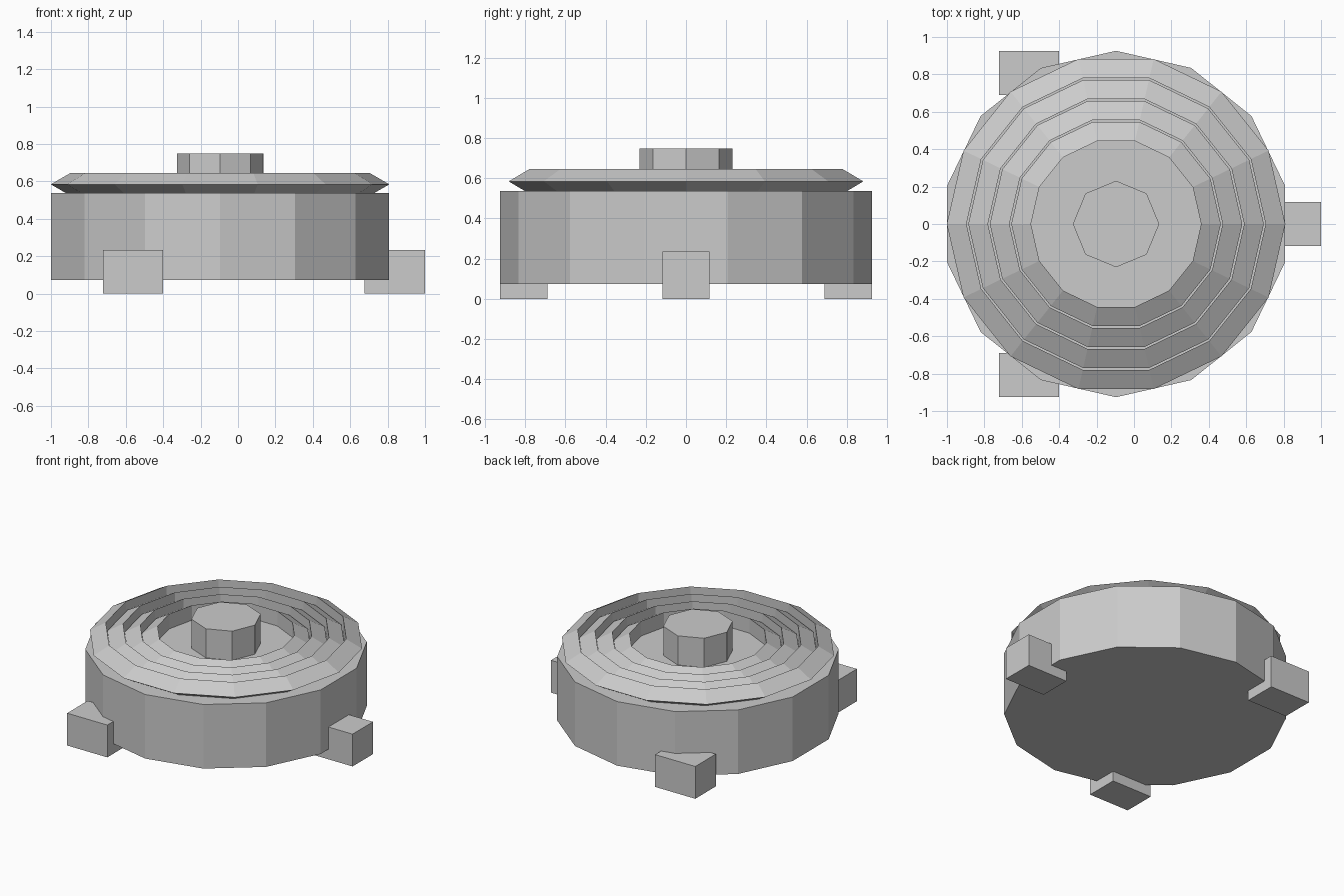
import bpy

if "Cube" in bpy.data.objects:
    bpy.data.objects.remove(bpy.data.objects["Cube"])

CX = -0.096  # axis of the round parts


def cylinder(name, sides, radius, z0, z1):
    bpy.ops.mesh.primitive_cylinder_add(vertices=sides, radius=radius, depth=z1 - z0,
                                        location=(CX, 0, (z0 + z1) / 2))
    bpy.context.object.name = name


def box(name, x0, x1, y0, y1, z0, z1):
    bpy.ops.mesh.primitive_cube_add(size=1, location=((x0 + x1) / 2, (y0 + y1) / 2, (z0 + z1) / 2))
    ob = bpy.context.object
    ob.name = name
    ob.scale = (x1 - x0, y1 - y0, z1 - z0)
    bpy.ops.object.transform_apply(location=False, rotation=False, scale=True)


# Round body and central hub
cylinder("body", 14, 0.926, 0.073, 0.537)
cylinder("hub", 8, 0.231, 0.50, 0.748)

# Concentric rings with a triangular section
for i in range(4):
    bpy.ops.mesh.primitive_torus_add(major_segments=14, minor_segments=3,
                                     major_radius=0.835 - 0.115 * i, minor_radius=0.07,
                                     location=(CX, 0, 0.584))
    bpy.context.object.name = f"ring_{i + 1}"

# Three block feet
box("foot_right", 0.677, 1.0, -0.117, 0.117, 0, 0.234)
for name, s in (("foot_front", -1), ("foot_back", 1)):
    y0, y1 = sorted((s * 0.69, s * 0.925))
    box(name, -0.722, -0.40, y0, y1, 0, 0.234)
